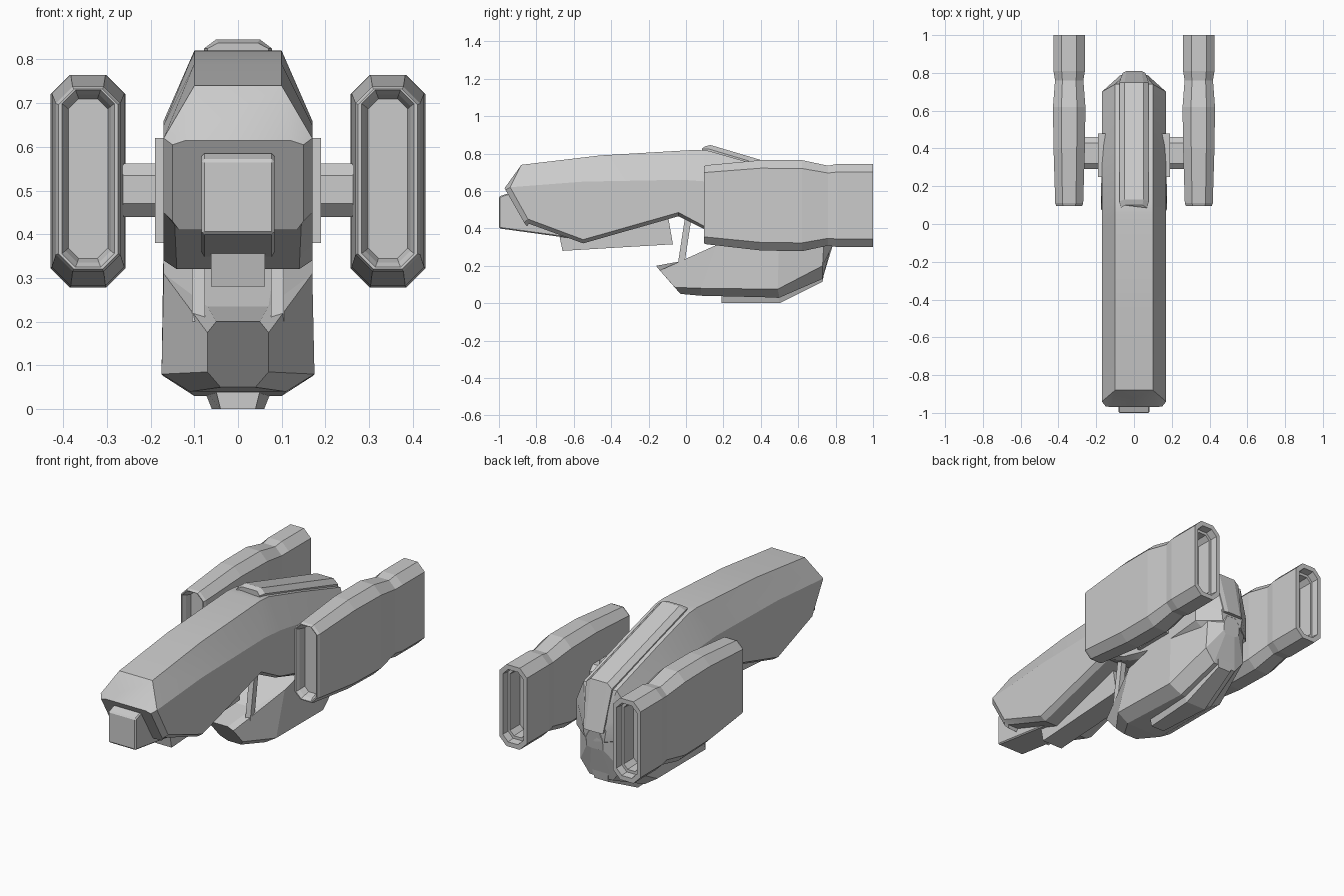
import bpy, bmesh

def make(name, verts, faces, mirror=False, smooth=False):
    me = bpy.data.meshes.new(name)
    me.from_pydata(verts, [], faces)
    bm = bmesh.new()
    bm.from_mesh(me)
    bmesh.ops.recalc_face_normals(bm, faces=bm.faces)
    bm.to_mesh(me)
    bm.free()
    ob = bpy.data.objects.new(name, me)
    bpy.context.collection.objects.link(ob)
    if mirror:
        ob.modifiers.new("mirror", 'MIRROR')
    if smooth:
        bpy.ops.object.select_all(action='DESELECT')
        ob.select_set(True)
        bpy.context.view_layer.objects.active = ob
        bpy.ops.object.shade_smooth_by_angle(angle=0.4)
    return ob

def loft(name, rings, **kw):
    n = len(rings[0])
    verts = [p for r in rings for p in r]
    faces = [(k*n + i, k*n + (i+1) % n, (k+1)*n + (i+1) % n, (k+1)*n + i)
             for k in range(len(rings)-1) for i in range(n)]
    faces += [tuple(range(n)), tuple(range(len(verts)-n, len(verts)))]
    return make(name, verts, faces, **kw)

def sym(half):
    # full ring from a right-hand half section
    return half + [(-x, y, z) for x, y, z in reversed(half)]

def prism(name, profile, x0, x1, bevel=0, **kw):
    # side (y, z) profile extruded across x
    ob = loft(name, [[(x, y, z) for y, z in profile] for x in (x0, x1)], **kw)
    if bevel:
        m = ob.modifiers.new("bevel", 'BEVEL')
        m.width, m.segments = bevel, 1
    return ob

# main hull: top edge, shoulder, lower side, belly edge
loft("main_hull", [sym(r) for r in (
    [(.12, -.97, .615), (.15, -.965, .605), (.15, -.865, .43), (.135, -.85, .41)],
    [(.10, -.88, .74), (.17, -.94, .62), (.17, -.845, .45), (.145, -.84, .425)],
    [(.10, -.46, .79), (.17, -.55, .65), (.17, -.55, .34), (.14, -.55, .32)],
    [(.10, .05, .82), (.17, -.02, .66), (.17, -.04, .485), (.14, -.04, .465)],
    [(.10, .12, .815), (.17, .12, .65), (.17, .12, .40), (.14, .12, .385)],
    [(.10, .40, .735), (.17, .43, .60), (.17, .40, .33), (.14, .40, .30)],
    [(.10, .74, .63), (.17, .70, .50), (.17, .70, .36), (.12, .70, .33)],
    [(.05, .79, .45), (.07, .79, .42), (.06, .79, .36), (.04, .78, .34)])], smooth=True)

# lower hull pod
loft("lower_hull", [sym(r) for r in (
    [(.05, -.16, .20), (.07, -.14, .175), (.07, -.06, .085), (.04, -.03, .05)],
    [(.07, .03, .235), (.17, .16, .31), (.175, .08, .08), (.11, .08, .04)],
    [(.10, .45, .45), (.17, .50, .40), (.17, .49, .075), (.10, .50, .03)],
    [(.05, .74, .45), (.12, .74, .38), (.125, .73, .20), (.07, .73, .13)],
    [(.03, .79, .40), (.05, .79, .36), (.05, .785, .31), (.03, .775, .30)])])

# keel plate under the pod
loft("keel_plate", [sym(r) for r in (
    [(.055, .19, .06), (.04, .19, 0)],
    [(.08, .49, .05), (.06, .50, 0)],
    [(.05, .74, .17), (.04, .73, .115)])])

# raised spine down the back
loft("spine_plate", [sym(r) for r in (
    [(.045, .10, .838), (.07, .085, .825), (.07, .10, .78)],
    [(.05, .13, .846), (.078, .12, .825), (.078, .12, .77)],
    [(.05, .75, .662), (.078, .75, .637), (.078, .70, .60)],
    [(.04, .81, .41), (.06, .80, .41), (.06, .74, .42)])])

# nose bar and under-hull box
prism("nose_bar", [(-1, .57), (-.96, .585), (-.6, .56), (-.6, .345), (-1, .40)],
      -.083, .083, bevel=.006)
prism("under_box", [(-.69, .42), (-.66, .28), (-.07, .315), (-.095, .46)], -.062, .062)

# slanted struts between hull and pod
prism("pod_strut", [(-.045, .20), (-.01, .20), (.03, .46), (-.005, .46)], .075, .105, mirror=True)

# nacelle pylons
prism("pylon_base", [(.25, .38), (.48, .38), (.48, .62), (.25, .62)], .12, .19, mirror=True)
loft("pylon_arm", [[(x, y, z) for y, z in (
    (.32, .44), (.43, .44), (.46, .47), (.46, .535), (.43, .562),
    (.32, .562), (.29, .535), (.29, .47))] for x in (.16, .29)], mirror=True)

# nacelles: octagonal shell with recessed intake and exhaust
def octagon(y, w, z0, z1):
    cx, c = .343, w * .52
    pts = [(w-c, z0), (w, z0+c), (w, z1-c), (w-c, z1)]
    return [(cx+x, y, z) for x, z in pts] + [(cx-x, y, z) for x, z in reversed(pts)]

loft("nacelle", [octagon(*a) for a in (
    (.15, .045, .345, .71), (.115, .052, .335, .72), (.095, .060, .325, .73),
    (.095, .068, .32, .732), (.11, .074, .315, .738), (.40, .083, .282, .765),
    (.62, .086, .278, .765), (.76, .075, .308, .735), (.81, .083, .30, .745),
    (1.0, .083, .30, .745), (1.0, .062, .325, .72), (.96, .058, .33, .715),
    (.96, .046, .345, .70), (.88, .042, .35, .695))], mirror=True)
